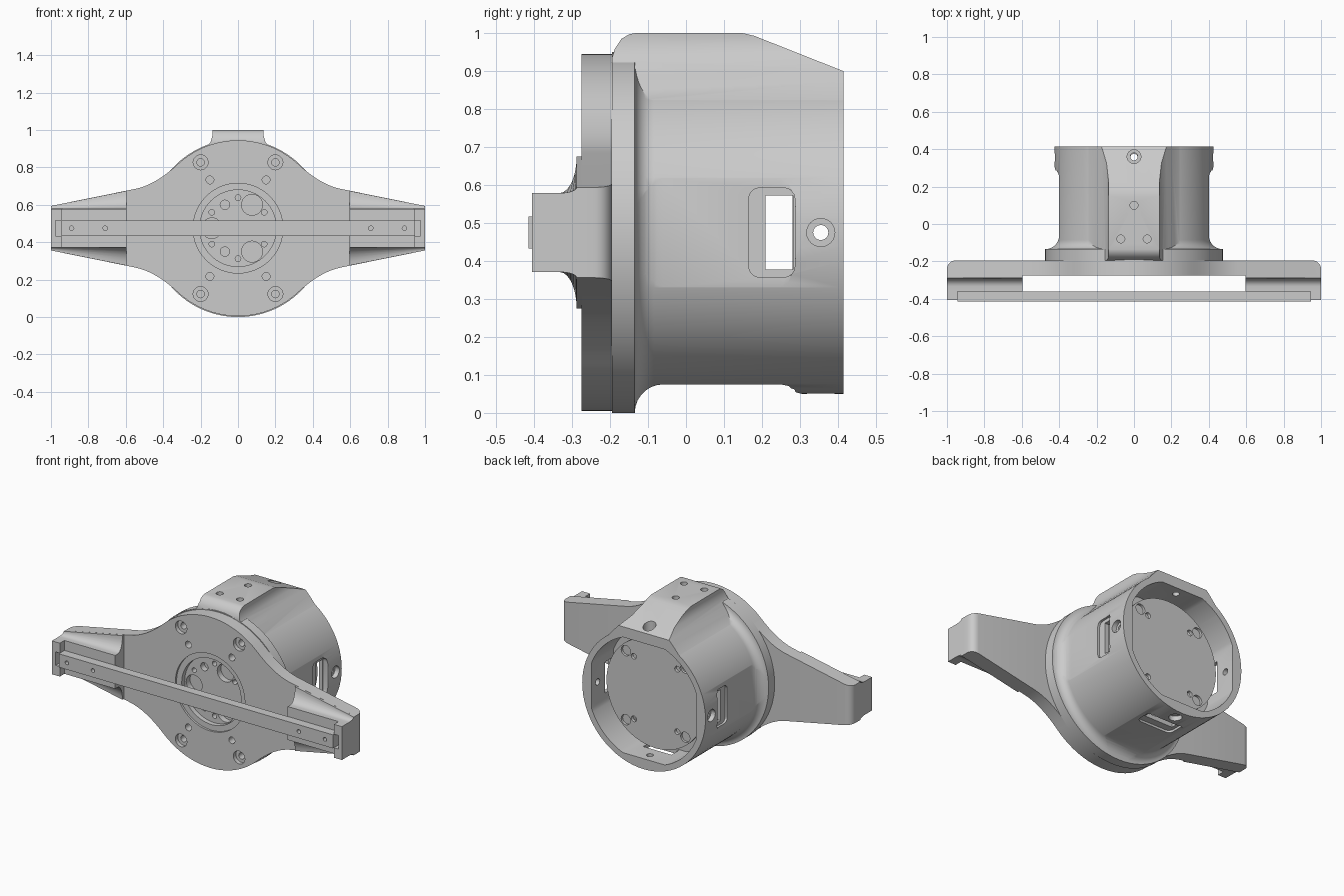
import bpy, bmesh, math
from mathutils import Vector, Matrix

if "Cube" in bpy.data.objects:
    bpy.data.objects.remove(bpy.data.objects["Cube"])

C = 0.475  # height of the main axis


def make(name, bm):
    bmesh.ops.remove_doubles(bm, verts=bm.verts, dist=1e-5)
    bmesh.ops.recalc_face_normals(bm, faces=bm.faces)
    me = bpy.data.meshes.new(name)
    bm.to_mesh(me)
    bm.free()
    ob = bpy.data.objects.new(name, me)
    bpy.context.collection.objects.link(ob)
    return ob


def loft(name, rings):
    bm = bmesh.new()
    vs = [[bm.verts.new(p) for p in r] for r in rings]
    n = len(vs[0])
    for a, b in zip(vs, vs[1:]):
        for i in range(n):
            j = (i + 1) % n
            bm.faces.new((a[i], a[j], b[j], b[i]))
    bm.faces.new(vs[0])
    bm.faces.new(vs[-1][::-1])
    return make(name, bm)


def prism(name, pts, y0, y1):
    return loft(name, [[(x, y, z) for x, z in pts] for y in (y0, y1)])


def box(name, x, y, z, bevel_axis=None, r=0.02):
    bm = bmesh.new()
    bmesh.ops.create_cube(bm, size=1)
    for v in bm.verts:
        v.co = [a[0] + (c + 0.5) * (a[1] - a[0]) for a, c in zip((x, y, z), v.co)]
    if bevel_axis is not None:
        es = [e for e in bm.edges
              if abs((e.verts[0].co - e.verts[1].co).normalized()[bevel_axis]) > 0.9]
        bmesh.ops.bevel(bm, geom=es, offset=r, segments=4, profile=0.5, affect='EDGES')
    return make(name, bm)


def rod(p0, p1, r, n=24, name="cutter"):
    p0, p1 = Vector(p0), Vector(p1)
    d = p1 - p0
    bm = bmesh.new()
    bmesh.ops.create_cone(bm, cap_ends=True, segments=n, radius1=r, radius2=r, depth=d.length,
                          matrix=Matrix.Translation((p0 + p1) / 2) @ d.to_track_quat('Z', 'Y').to_matrix().to_4x4())
    return make(name, bm)


def lathe(name, prof, n=72):
    rings = [[(r * math.sin(t), y, C + r * math.cos(t))
              for t in (2 * math.pi * i / n for i in range(n))] for y, r in prof]
    return loft(name, rings)


def boolean(ob, others, op='DIFFERENCE'):
    for o in others:
        m = ob.modifiers.new("bool", 'BOOLEAN')
        m.operation, m.solver, m.object = op, 'EXACT', o
        dg = bpy.context.evaluated_depsgraph_get()
        me = bpy.data.meshes.new_from_object(ob.evaluated_get(dg))
        ob.modifiers.clear()
        ob.data = me
        bpy.data.objects.remove(o)


# --- front plate: disc blended into two tapered arms ---
q = [(0.47 * math.sin(math.radians(4.3 * i)), 0.47 * math.cos(math.radians(4.3 * i))) for i in range(11)]
A, B, D = Vector(q[-1]), Vector((0.44, 0.232)), Vector((0.55, 0.21))
q += [tuple((1 - t) ** 2 * A + 2 * t * (1 - t) * B + t * t * D) for t in [i / 8 for i in range(1, 9)]]
q += [(1.0, 0.119)]
right = q + [(x, -z) for x, z in q[::-1]]
outline = right + [(-x, z) for x, z in right[-2:0:-1]]
plate = prism("front_plate", [(x, C + z) for x, z in outline], -0.275, -0.195)
bm = bmesh.new()
bm.from_mesh(plate.data)
tips = [e for e in bm.edges if all(abs(v.co.x) > 0.99 and v.co.y > -0.2 for v in e.verts)]
bmesh.ops.bevel(bm, geom=tips, offset=0.045, segments=5, profile=0.5, affect='EDGES')
bm.to_mesh(plate.data)
bm.free()

# plate recess and screw holes
cuts = [rod((0, -0.3, C), (0, -0.262, C), 0.24, 64), rod((0, -0.3, C), (0, -0.232, C), 0.205, 64)]
for sx in (-1, 1):
    for sz in (-1, 1):
        for x, z, r, y in ((0.2, 0.352, 0.04, -0.25), (0.2, 0.352, 0.02, -0.19),
                           (0.15, 0.258, 0.021, -0.19), (0.14, 0.085, 0.015, -0.19)):
            cuts.append(rod((sx * x, -0.3, C + sz * z), (sx * x, y, C + sz * z), r, 20))
for sz in (-1, 1):
    for x, z, r in ((0, 0.163, 0.015), (-0.07, 0.125, 0.025), (0.075, 0.125, 0.056)):
        cuts.append(rod((x, -0.3, C + sz * z), (x, -0.19, C + sz * z), r))
cuts.append(rod((-0.14, -0.3, C), (-0.14, -0.19, C), 0.055))
boolean(plate, cuts)

# --- raised arm pads (concave flanks) with end stops ---
h = 0.104
for s, side in ((-1, "left"), (1, "right")):
    rings = []
    for x, H in ((0.595, 0.2), (1.0, 0.119)):
        half = [(-0.27, H), (-0.288, H)]
        half += [(-0.288 - 0.045 * (1 - math.cos(t)), h + (H - h) * (1 - math.sin(t)))
                 for t in [math.pi / 2 * i / 7 for i in range(1, 8)]] + [(-0.36, h)]
        rings.append([(s * x, y, C + z) for y, z in half] + [(s * x, y, C - z) for y, z in half[::-1]])
    loft("arm_pad_" + side, rings)
    stop = box("arm_end_stop_" + side, sorted((s * 0.945, s * 1.0)), (-0.405, -0.355), (C - h, C + h))
    boolean(stop, [box("cutter", sorted((s * 0.9, s * 0.975)), (-0.45, -0.36), (C - 0.042, C + 0.042))])

# --- cross bar with four screw holes ---
bar = box("cross_bar", (-0.945, 0.945), (-0.415, -0.36), (C - 0.042, C + 0.042))
boolean(bar, [rod((x, -0.45, C), (x, -0.38, C), 0.012, 16) for x in (-0.89, -0.71, 0.71, 0.89)])

# --- rear housing: flanged drum ---
arc = [math.pi / 2 * i / 7 for i in range(8)]
fillet = [(-0.135 + 0.05 * (1 - math.cos(t)), 0.475 - 0.05 * math.sin(t)) for t in arc]
drum = lathe("rear_housing", [(-0.195, C), (-0.135, C)] + fillet[1:] + [(0.415, 0.425)])

# flats milled on both sides and below, running out before the rim
turns = [Matrix.Translation((0, 0, C)) @ Matrix.Rotation(math.radians(a), 4, 'Y') for a in (90, 180, 270)]
fp = [(-0.135 + 0.075 * (1 - math.cos(t)), 0.475 - 0.075 * math.sin(t)) for t in arc]
fp += [(0.25, 0.4), (0.27, 0.404), (0.29, 0.421), (0.31, 0.426), (0.31, 0.55), (-0.135, 0.55)]
cuts = []
for M in turns:
    f = loft("cutter", [[(x, y, z) for y, z in fp] for x in (-0.3, 0.3)])
    f.data.transform(M)
    cuts.append(f)
boolean(drum, cuts)

# top mounting block, trimmed to its side profile
hp = [(0.137, 1.05), (0.137, 0.97), (0.147, 0.935), (0.17, 0.905), (0.2, 0.873), (0.25, 0.815), (0.25, 0.7)]
block = prism("cutter", hp + [(-x, z) for x, z in hp[::-1]], -0.195, 0.415)
sp = [(-0.195, 0.6), (-0.195, 0.935), (-0.187, 0.96), (-0.17, 0.985), (-0.15, 0.997), (-0.135, 1.0),
      (0.15, 1.0), (0.18, 0.993), (0.415, 0.9), (0.415, 0.6)]
boolean(block, [loft("cutter", [[(x, y, z) for y, z in sp] for x in (-0.5, 0.5)])], 'INTERSECT')
boolean(drum, [block], 'UNION')

# rear cavity: circle with four flats
cav = lathe("cutter", [(0.2, 0.388), (0.5, 0.388)])
boolean(cav, [box("cutter", (-0.36, 0.36), (0.1, 0.6), (C - 0.36, C + 0.36))], 'INTERSECT')
cuts = [cav]

# side and bottom windows with shallow surround, and radial screw holes
for M in turns:
    group = [box("cutter", (-0.118, 0.118), (0.165, 0.287), (0.386, 0.5), 2, 0.03),
             box("cutter", (-0.097, 0.097), (0.21, 0.282), (0.3, 0.5)),
             rod((0, 0.355, 0.395), (0, 0.355, 0.5), 0.037, 24),
             rod((0, 0.355, 0.3), (0, 0.355, 0.5), 0.02, 16)]
    for g in group:
        g.data.transform(M)
    cuts += group
# top block holes
cuts += [rod((x, y, 0.93), (x, y, 1.05), 0.021, 20) for x, y in ((0, 0.1), (-0.07, -0.08), (0.07, -0.08))]
cuts += [rod((0, 0.36, 0.87), (0, 0.36, 1.05), 0.037), rod((0, 0.36, 0.78), (0, 0.36, 1.05), 0.02, 16)]
boolean(drum, cuts)

# --- round rear cover on posts inside the cavity ---
cover = rod((0, 0.28, C), (0, 0.3, C), 0.338, 64, "rear_cover")
cuts = []
for sx in (-1, 1):
    for sz in (-1, 1):
        rod((sx * 0.205, 0.2, C + sz * 0.215), (sx * 0.205, 0.285, C + sz * 0.215), 0.034, 20, "cover_post")
        for x, z, r in ((0.205, 0.215, 0.032), (0.15, 0.195, 0.018)):
            cuts.append(rod((sx * x, 0.27, C + sz * z), (sx * x, 0.32, C + sz * z), r, 20))
boolean(cover, cuts)

# smooth round surfaces, keep edges sharp
bpy.ops.object.select_all(action='SELECT')
bpy.context.view_layer.objects.active = drum
bpy.ops.object.shade_smooth_by_angle(angle=math.radians(30))
